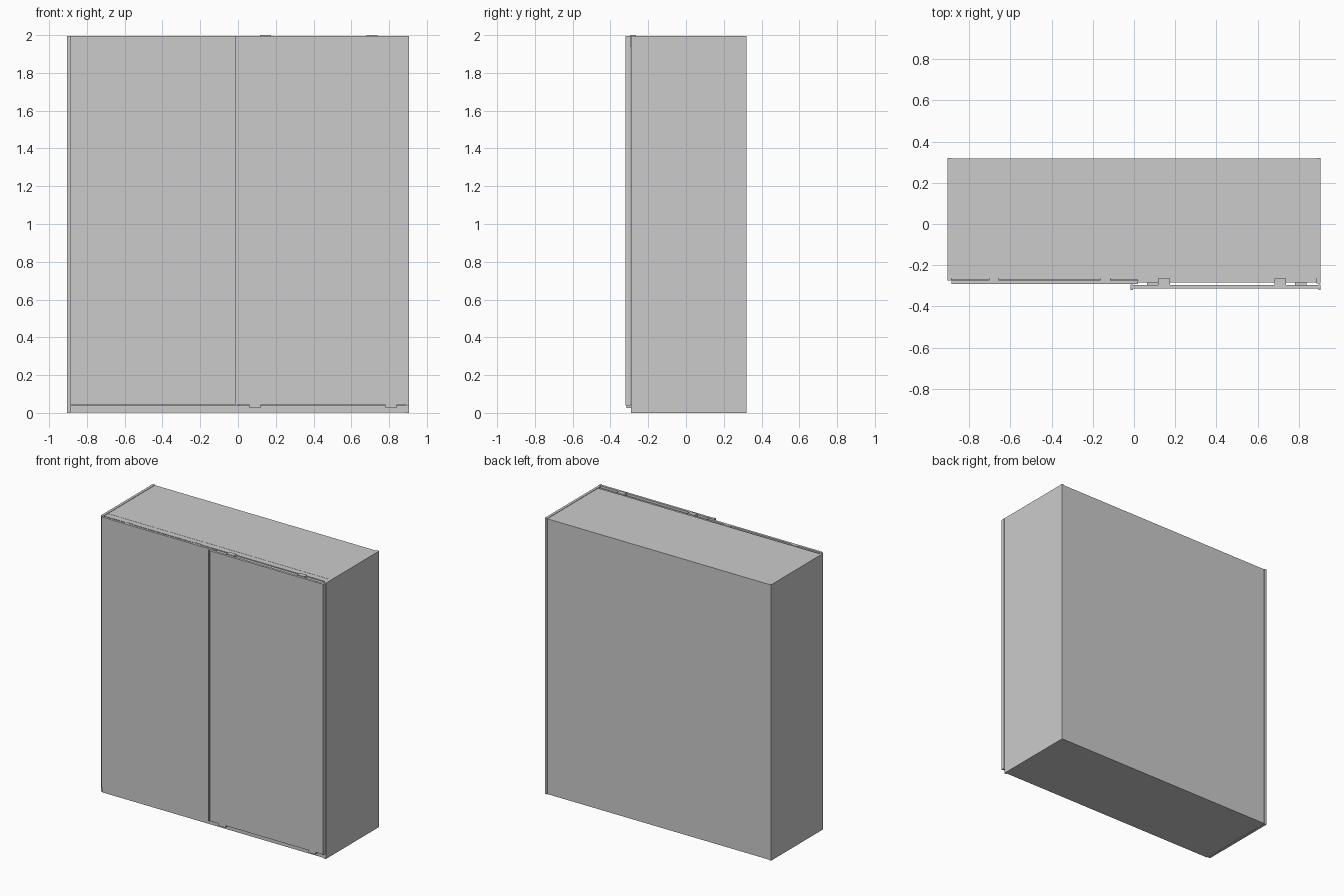
import bpy

if "Cube" in bpy.data.objects:
    bpy.data.objects.remove(bpy.data.objects["Cube"])

mat = bpy.data.materials.new("light grey")
mat.diffuse_color = (0.6, 0.6, 0.6, 1)
mat.use_nodes = True
mat.node_tree.nodes["Principled BSDF"].inputs["Base Color"].default_value = mat.diffuse_color


def box(name, x, y, z):
    """Axis-aligned panel given by its (min, max) on each axis."""
    bpy.ops.mesh.primitive_cube_add(size=1)
    o = bpy.context.object
    o.name = o.data.name = name
    lo, hi = zip(x, y, z)
    for v in o.data.vertices:
        v.co = [hi[i] if v.co[i] > 0 else lo[i] for i in range(3)]
    o.data.materials.append(mat)
    return o


TOP = 1.995
BACK = 0.32

# Carcass
box("left_side", (-0.905, -0.886), (-0.275, BACK), (0, TOP))
box("right_side", (0.886, 0.905), (-0.29, BACK), (0, TOP))
box("bottom_panel", (-0.886, 0.886), (-0.285, BACK - 0.002), (0.002, 0.04))
box("top_panel", (-0.886, 0.886), (-0.22, BACK - 0.002), (1.97, TOP - 0.003))
box("back_panel", (-0.886, 0.886), (0.308, BACK - 0.002), (0.04, 1.97))
box("middle_divider", (-0.01, 0.01), (-0.2, 0.308), (0.04, 1.97))

# Sliding track along the top front
box("top_rail", (-0.886, 0.886), (-0.263, -0.22), (1.95, TOP - 0.004))
box("rail_lip", (-0.886, 0.886), (-0.272, -0.263), (1.96, 1.985))
box("outer_rail", (0.02, 0.886), (-0.285, -0.272), (1.96, 1.985))

# Left door, behind
box("left_door", (-0.886, 0.02), (-0.291, -0.274), (0.041, TOP))

# Right door, in front, with thin edge profiles
box("right_door", (-0.012, 0.901), (-0.314, -0.297), (0.041, TOP))
for side, x in (("left", -0.016), ("right", 0.895)):
    box("right_door_edge_" + side, (x, x + 0.01), (-0.32, -0.293), (0.04, TOP))

# Top hangers of both doors
for i, x in enumerate((-0.68, -0.14)):
    box(f"left_door_hanger_{i}", (x - 0.025, x + 0.025), (-0.275, -0.262), (1.94, 1.996))
for i, x in enumerate((0.145, 0.71)):
    box(f"right_door_hanger_{i}", (x - 0.029, x + 0.029), (-0.297, -0.265), (1.94, 2.0))

# Bottom guides of the right door
for i, x in enumerate((0.09, 0.81)):
    box(f"bottom_guide_{i}", (x - 0.028, x + 0.028), (-0.314, -0.285), (0.025, 0.045))
